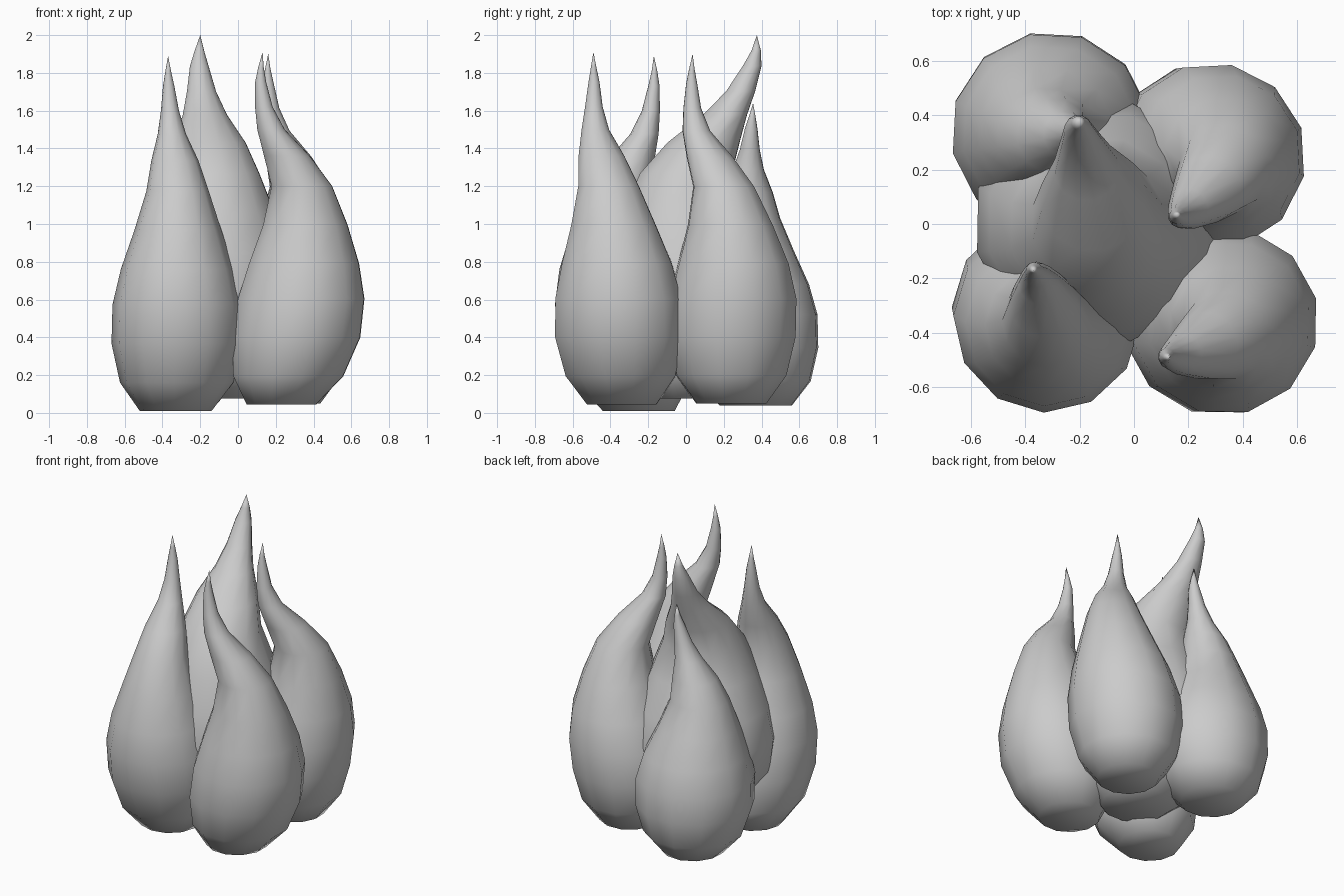
import bpy
import bmesh
import math

if "Cube" in bpy.data.objects:
    bpy.data.objects.remove(bpy.data.objects["Cube"], do_unlink=True)

SIDES = 12

# Shared teardrop profile: relative height and radius of every ring
HEIGHTS = [0, .08, .19, .3, .4, .51, .62, .705, .78, .845, .915, .957, 1]
RADII = [.19, .3, .35, .345, .3, .23, .165, .125, .075, .048, .03, .015, 0]


def make_material(name, value):
    material = bpy.data.materials.new(name)
    material.use_nodes = True
    colour = (value, value, value, 1)
    material.diffuse_color = colour
    shader = material.node_tree.nodes["Principled BSDF"]
    shader.inputs["Base Color"].default_value = colour
    return material


def ring_centres(keys):
    """Insert a smoothly interpolated centre between neighbouring keys."""
    last = len(keys) - 1
    centres = []
    for i in range(last):
        before, here = keys[max(i - 1, 0)], keys[i]
        after, beyond = keys[i + 1], keys[min(i + 2, last)]
        middle = [(9 * (b + c) - a - d) / 16
                  for a, b, c, d in zip(before, here, after, beyond)]
        centres += [here, middle]
    return centres + [keys[last]]


def make_flame(name, keys, bottom, top, turn, lower_scale=1, upper_scale=1):
    """Loft a bent teardrop along the given centre line."""
    bm = bmesh.new()
    rings = []
    centres = ring_centres(keys)
    for (x, y), height, radius in zip(centres[:-1], HEIGHTS, RADII):
        z = bottom + (top - bottom) * height
        r = radius * (lower_scale + (upper_scale - lower_scale) * height)
        ring = []
        for i in range(SIDES):
            angle = math.tau * i / SIDES + math.radians(turn)
            ring.append(bm.verts.new((x + r * math.cos(angle),
                                      y + r * math.sin(angle), z)))
        rings.append(ring)

    # Side walls, closed bottom and pointed tip
    for low, high in zip(rings, rings[1:]):
        for i in range(SIDES):
            j = (i + 1) % SIDES
            bm.faces.new((low[i], low[j], high[j], high[i]))
    bm.faces.new(list(reversed(rings[0])))
    tip = bm.verts.new((*keys[-1], top))
    for i in range(SIDES):
        bm.faces.new((rings[-1][i], rings[-1][(i + 1) % SIDES], tip))
    for face in bm.faces:
        face.smooth = True

    mesh = bpy.data.meshes.new(name)
    bm.to_mesh(mesh)
    bm.free()
    mesh.materials.append(grey)
    flame = bpy.data.objects.new(name, mesh)
    bpy.context.collection.objects.link(flame)
    return flame


grey = make_material("plain grey", 0.6)

# Four outer flames
make_flame("front_left_flame",
           [(.23, -.34), (.308, -.353), (.35, -.365), (.338, -.41),
            (.175, -.48), (.12, -.487), (.13, -.49)], .045, 1.91, 14)
make_flame("back_left_flame",
           [(.25, .24), (.26, .238), (.315, .25), (.33, .2),
            (.2, .055), (.16, .03), (.16, .035)], .05, 1.9, 18)
make_flame("front_right_flame",
           [(-.33, -.25), (-.32, -.318), (-.32, -.37), (-.32, -.36),
            (-.35, -.22), (-.367, -.17), (-.37, -.17)], .01, 1.89, 28)
make_flame("back_right_flame",
           [(-.31, .37), (-.305, .34), (-.31, .335), (-.325, .32),
            (-.25, .33), (-.19, .345), (-.18, .355)], .04, 1.64, 12, 1.03, 1.15)

# Larger central flame leaning backwards
make_flame("centre_flame",
           [(-.02, 0), (-.125, .01), (-.13, 0), (-.13, 0),
            (-.175, .205), (-.205, .35), (-.2, .375)],
           .075, 2, 14, 1.14, 1.75)
